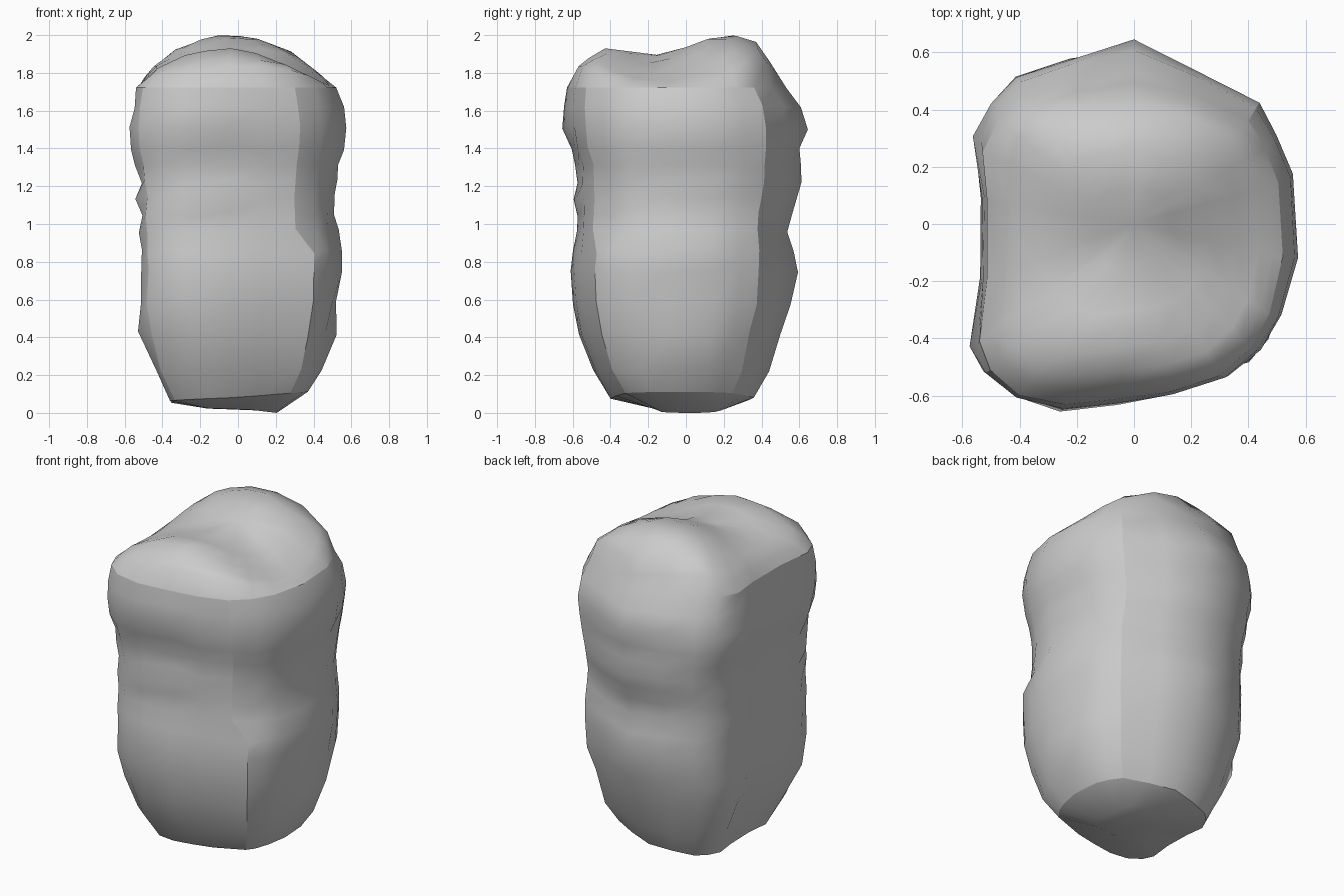
import bpy, bmesh, random

if "Cube" in bpy.data.objects:
    bpy.data.objects.remove(bpy.data.objects["Cube"])

random.seed(4)

# plan outline, scaled separately to the left, right, front and back at each level
OUTLINE = [(-.93, -.81), (-.74, -.95), (-.45, -1), (-.1, -.97), (.25, -.93), (.58, -.84),
           (.78, -.69), (.91, -.5), (1, -.18), (.97, .27), (.88, .5), (.77, .68),
           (.4, .86), (0, 1), (-.4, .93), (-.73, .83), (-.88, .68), (-.98, .47),
           (-.95, .15), (-.95, -.3), (-1, -.65)]
FRONT_RIGHT, BACK_RIGHT, FRONT_LEFT = 5, 11, 0
# z, left, right, front, back
LEVELS = [(.08, .36, .37, .40, .36), (.22, .43, .44, .49, .44), (.42, .53, .52, .57, .50),
          (.58, .51, .52, .595, .55), (.75, .51, .55, .61, .59), (.85, .51, .55, .595, .57),
          (.96, .525, .53, .58, .54), (1.05, .505, .505, .575, .56), (1.14, .54, .515, .595, .59),
          (1.22, .51, .525, .57, .615), (1.31, .55, .53, .59, .61), (1.40, .57, .565, .605, .60),
          (1.51, .575, .575, .655, .65), (1.62, .545, .56, .645, .61), (1.72, .54, .52, .63, .53)]
RIM = 1.72
RIDGE_Y = [(-.63, 1.72), (-.56, 1.85), (-.43, 1.93), (-.12, 1.89), (.12, 1.98),
           (.25, 2.0), (.38, 1.96), (.53, 1.72)]
DOME_X = [(-.54, 0), (-.43, .48), (-.3, .8), (-.15, .98), (.05, 1), (.26, .74), (.4, .36), (.52, 0)]


def interp(table, t):
    if t <= table[0][0]:
        return table[0][1]
    for (a, fa), (b, fb) in zip(table, table[1:]):
        if t <= b:
            return fa + (fb - fa) * (t - a) / (b - a)
    return table[-1][1]


def top_height(x, y):
    f = interp(DOME_X, x)
    if y < 0:
        f *= 1 - .75 * max(0, x)
    return RIM + (interp(RIDGE_Y, y) - RIM) * f


def section(k):
    """Outline at level k; only the outermost points follow every ripple."""
    exact = LEVELS[k]
    near = LEVELS[max(0, k - 1):k + 2] if 0 < k < len(LEVELS) - 1 else [exact]
    mean = [sum(c) / len(near) for c in zip(*near)]
    z = exact[0]
    pts = []
    for i, (u, v) in enumerate(OUTLINE):
        if z < .9 and 4 < i < 8:       # squarer front right corner low down
            u, v = ((.75, -.8), (.86, -.68), (.94, -.48))[i - 5]
        src = exact if max(abs(u), abs(v)) > .96 else mean
        x = u * (src[2] if u > 0 else src[1])
        y = v * (src[4] if v > 0 else src[3])
        pts.append((x, y, z))
    return pts


bm = bmesh.new()


def add_ring(pts):
    return [bm.verts.new(p) for p in pts]


def bridge(a, b):
    n = len(a)
    for i in range(n):
        j = (i + 1) % n
        bm.faces.new((a[i], a[j], b[j], b[i]))


def crease(a, b):
    edge = bm.edges.get((a, b))
    if edge:
        edge.smooth = False


# sides, with a little unevenness
rings = []
for k in range(len(LEVELS)):
    pts = section(k)
    if 0 < k < len(LEVELS) - 1:
        pts = [(x * random.uniform(.992, 1.008), y * random.uniform(.992, 1.008),
                z + random.uniform(-.012, .012)) for x, y, z in pts]
    if k == 0:
        pts = [(x, y, z + .08 * max(0, x) - .07 * max(0, -x) * (1 + y)) for x, y, z in pts]
    rings.append(add_ring(pts))
sides = list(rings)

# saddle shaped top
for s in (.93, .84, .7, .5, .25):
    rings.append(add_ring([(x * s, y * s, top_height(x * s, y * s))
                           for x, y, z in section(len(LEVELS) - 1)]))
for a, b in zip(rings, rings[1:]):
    bridge(a, b)
tip = bm.verts.new((0, 0, top_height(0, 0)))
last = rings[-1]
for i in range(len(last)):
    bm.faces.new((last[i], last[(i + 1) % len(last)], tip))

# shallow underside
base = add_ring([(x * .5 + .02, y * .5 + .03, .02 - .06 * max(0, x)) for x, y, z in section(0)])
bridge(base, rings[0])
bm.faces.new(list(reversed(base)))

# sharp corners, top rim and base rim
for a, b in zip(sides, sides[1:]):
    for corner in (FRONT_RIGHT, BACK_RIGHT, FRONT_LEFT):
        crease(a[corner], b[corner])
n = len(OUTLINE)
for i in range(n):
    crease(sides[0][i], sides[0][(i + 1) % n])
    if not 11 <= i <= 15:
        crease(sides[-1][i], sides[-1][(i + 1) % n])
bmesh.ops.recalc_face_normals(bm, faces=bm.faces)
low = min(v.co.z for v in bm.verts)
bmesh.ops.translate(bm, verts=bm.verts, vec=(0, 0, -low))

mesh = bpy.data.meshes.new("boulder")
bm.to_mesh(mesh)
bm.free()
rock = bpy.data.objects.new("boulder", mesh)
bpy.context.collection.objects.link(rock)
bpy.context.view_layer.objects.active = rock
rock.select_set(True)
bpy.ops.object.shade_smooth_by_angle(angle=1.0, keep_sharp_edges=True)
